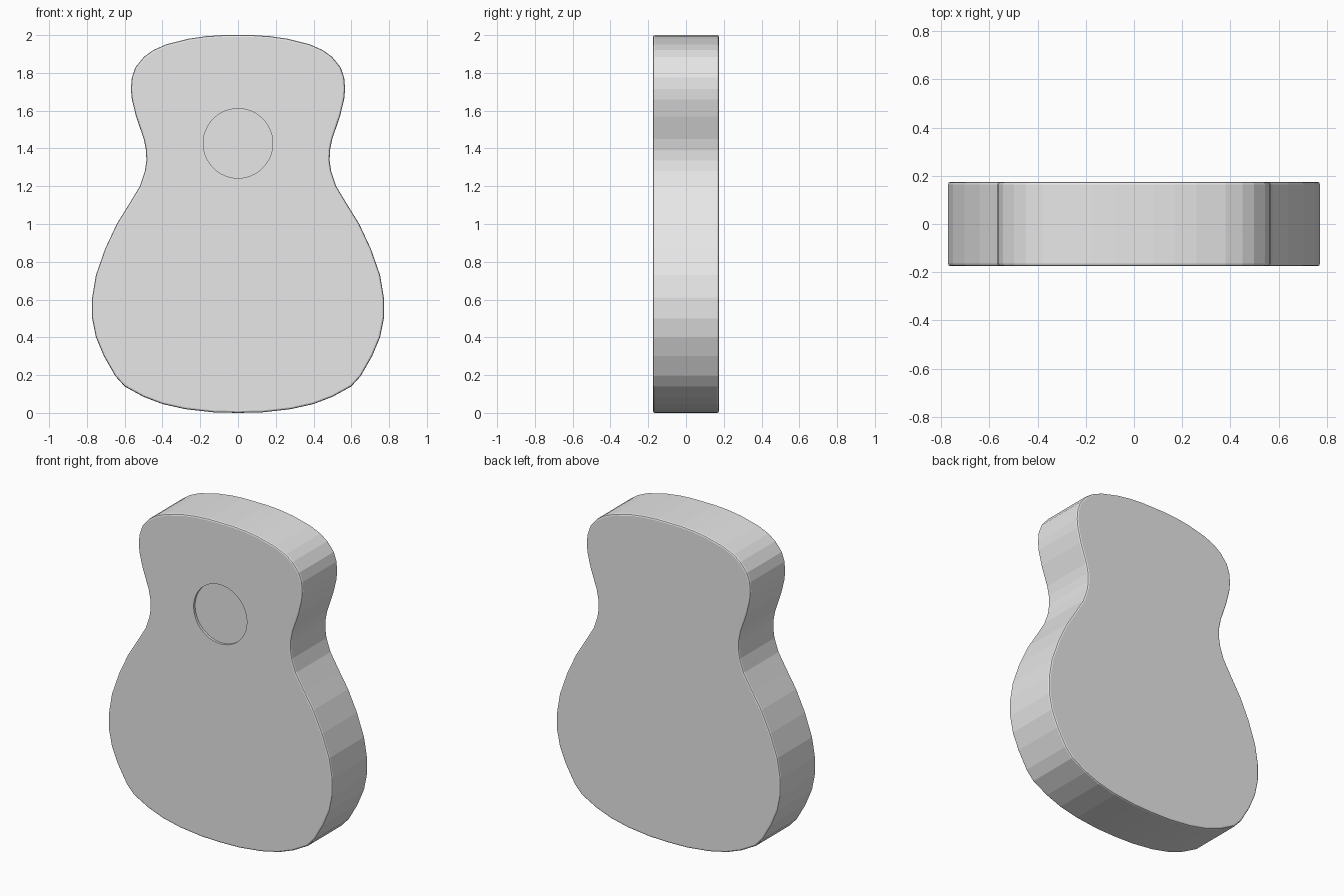
import bpy, bmesh, math
from mathutils import Matrix

if "Cube" in bpy.data.objects:
    bpy.data.objects.remove(bpy.data.objects["Cube"])

HALF_DEPTH = 0.175

grey = bpy.data.materials.new("light grey")
grey.diffuse_color = (0.8, 0.8, 0.8, 1)
grey.use_nodes = True
grey.node_tree.nodes["Principled BSDF"].inputs["Base Color"].default_value = grey.diffuse_color


def add_object(name, bm):
    bmesh.ops.recalc_face_normals(bm, faces=bm.faces)
    mesh = bpy.data.meshes.new(name)
    bm.to_mesh(mesh)
    bm.free()
    mesh.materials.append(grey)
    obj = bpy.data.objects.new(name, mesh)
    bpy.context.collection.objects.link(obj)
    return obj


# Right half of the body outline (x, z), from bottom to top
half = [(0.13, 0.003), (0.28, 0.02), (0.40, 0.047), (0.50, 0.085),
        (0.60, 0.14), (0.65, 0.195), (0.71, 0.30), (0.752, 0.40),
        (0.772, 0.50), (0.772, 0.61), (0.752, 0.73), (0.703, 0.87),
        (0.642, 1.0), (0.58, 1.10), (0.52, 1.20), (0.493, 1.28),
        (0.485, 1.335), (0.487, 1.39), (0.499, 1.45), (0.54, 1.57),
        (0.562, 1.66), (0.567, 1.715), (0.562, 1.775), (0.543, 1.83),
        (0.498, 1.885), (0.45, 1.92), (0.38, 1.951), (0.26, 1.981),
        (0.17, 1.994), (0.08, 2.0)]
outline = [(0, 0)] + half + [(-x, z) for x, z in reversed(half)]

# Guitar body: extruded outline with a fine chamfer on both rims
bm = bmesh.new()
face = bm.faces.new([bm.verts.new((x, -HALF_DEPTH, z)) for x, z in outline])
new = bmesh.ops.extrude_face_region(bm, geom=[face])["geom"]
bmesh.ops.translate(bm, vec=(0, 2 * HALF_DEPTH, 0),
                    verts=[g for g in new if isinstance(g, bmesh.types.BMVert)])
body = add_object("guitar_body", bm)
bevel = body.modifiers.new("rim chamfer", "BEVEL")
bevel.width = 0.01
bevel.segments = 2
bevel.limit_method = "ANGLE"
bevel.angle_limit = math.radians(60)

# Sound hole: shallow round recess in the front
bm = bmesh.new()
bmesh.ops.create_cone(bm, cap_ends=True, segments=48, radius1=0.184,
                      radius2=0.184, depth=0.03,
                      matrix=Matrix.Translation((0, -HALF_DEPTH, 1.427))
                      @ Matrix.Rotation(math.pi / 2, 4, "X"))
cutter = add_object("sound_hole_cutter", bm)
cutter.hide_render = True
cutter.display_type = "WIRE"
cut = body.modifiers.new("sound hole", "BOOLEAN")
cut.operation = "DIFFERENCE"
cut.solver = "EXACT"
cut.object = cutter
